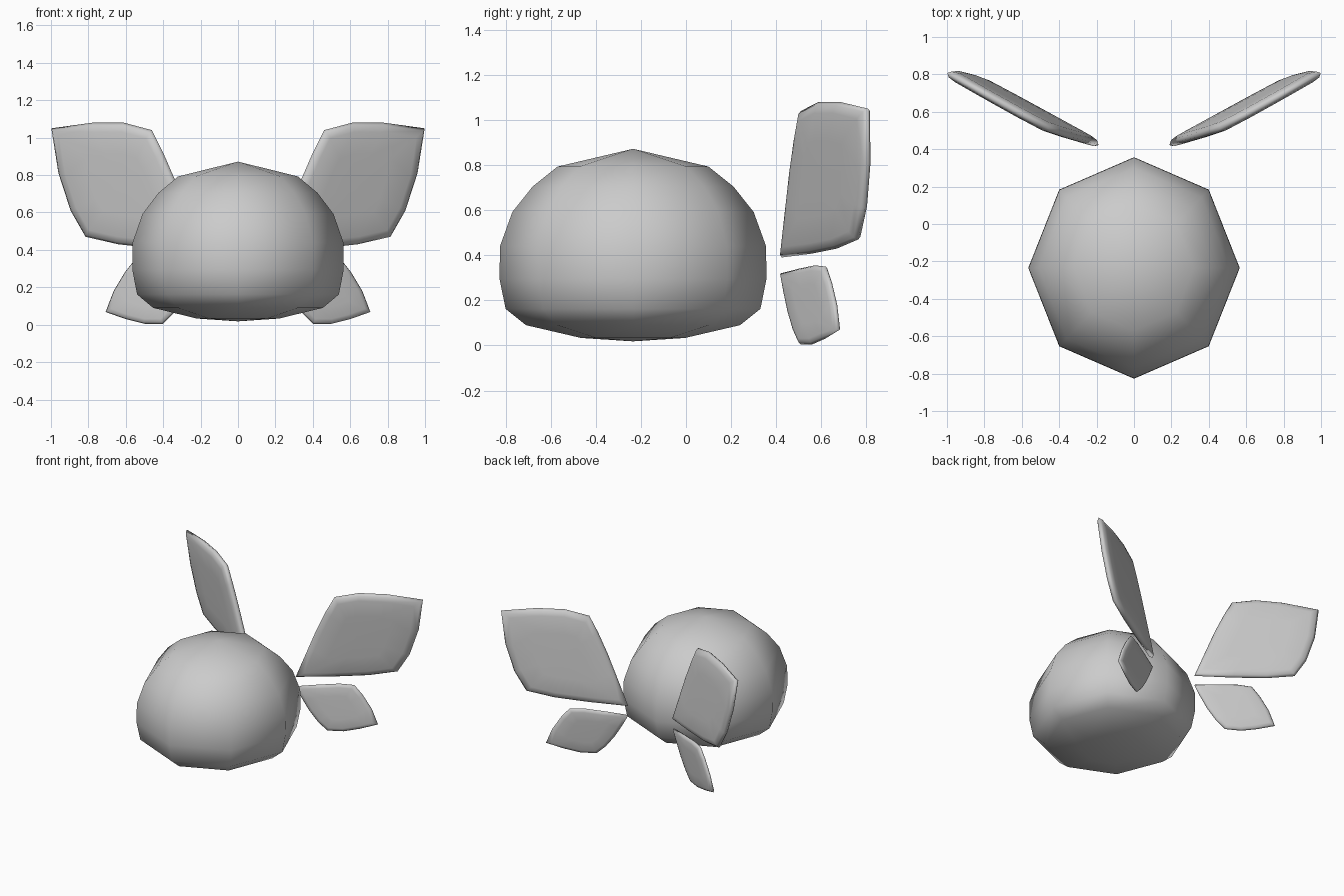
import bpy, bmesh
from math import sin, cos, pi
from mathutils import Vector

if "Cube" in bpy.data.objects:
    bpy.data.objects.remove(bpy.data.objects["Cube"])


def finish(bm, name):
    bmesh.ops.recalc_face_normals(bm, faces=bm.faces)
    mesh = bpy.data.meshes.new(name)
    bm.to_mesh(mesh)
    bm.free()
    for p in mesh.polygons:
        p.use_smooth = True
    ob = bpy.data.objects.new(name, mesh)
    bpy.context.collection.objects.link(ob)
    return ob


def bridge(bm, a, b):
    n = len(a)
    for i in range(n):
        j = (i + 1) % n
        bm.faces.new((a[i], a[j], b[j], b[i]))


def fan(bm, ring, co):
    c = bm.verts.new(co)
    n = len(ring)
    for i in range(n):
        bm.faces.new((ring[i], ring[(i + 1) % n], c))


# body: eight-sided rounded dome, profile as (radius, z)
profile = [(.23, .033), (.475, .09), (.565, .162), (.592, .295), (.59, .44),
           (.535, .592), (.445, .705), (.335, .793)]
bm = bmesh.new()
rings = [[bm.verts.new((.955 * r * cos(k * pi / 4), -.235 + r * sin(k * pi / 4), z))
          for k in range(8)] for r, z in profile]
for a, b in zip(rings, rings[1:]):
    bridge(bm, a, b)
fan(bm, rings[0], (0, -.235, .018))
fan(bm, rings[-1], (0, -.235, .872))
finish(bm, "body")


# wing: thin pillow over an (x, z) outline lying in a tilted plane
def wing(name, outline, y0, slope_x, slope_z, thick, side):
    x0, z0 = outline[0]
    pts = [Vector((x, y0 + slope_x * (x - x0) + slope_z * (z - z0), z)) for x, z in outline]
    mid = sum(pts, Vector()) / len(pts)
    nrm = Vector((slope_x, -1, slope_z)).normalized()
    flip = lambda v: Vector((v.x * side, v.y, v.z))
    bm = bmesh.new()
    rim = [bm.verts.new(flip(p)) for p in pts]
    for s in (1, -1):
        prev = rim
        for scale, h in ((.96, .6), (.86, .9), (.5, 1.0)):
            ring = [bm.verts.new(flip(mid + (p - mid) * scale + nrm * s * h * thick)) for p in pts]
            bridge(bm, prev, ring)
            prev = ring
        fan(bm, prev, flip(mid + nrm * s * thick))
    finish(bm, name)


upper = [(.19, .39), (.43, .407), (.64, .43), (.815, .47), (.895, .61), (.96, .81),
         (.998, 1.05), (.78, 1.08), (.61, 1.08), (.46, 1.04), (.40, .92), (.335, .77), (.27, .60)]
lower = [(.19, .32), (.33, .34), (.46, .355), (.55, .35), (.605, .28), (.665, .18),
         (.708, .068), (.60, .03), (.50, .005), (.40, .005), (.34, .065), (.28, .15), (.23, .24)]
for side, label in ((1, "right"), (-1, "left")):
    wing("upper_wing_" + label, upper, .425, .555, -.10, .03, side)
    wing("lower_wing_" + label, lower, .422, .54, .09, .018, side)
